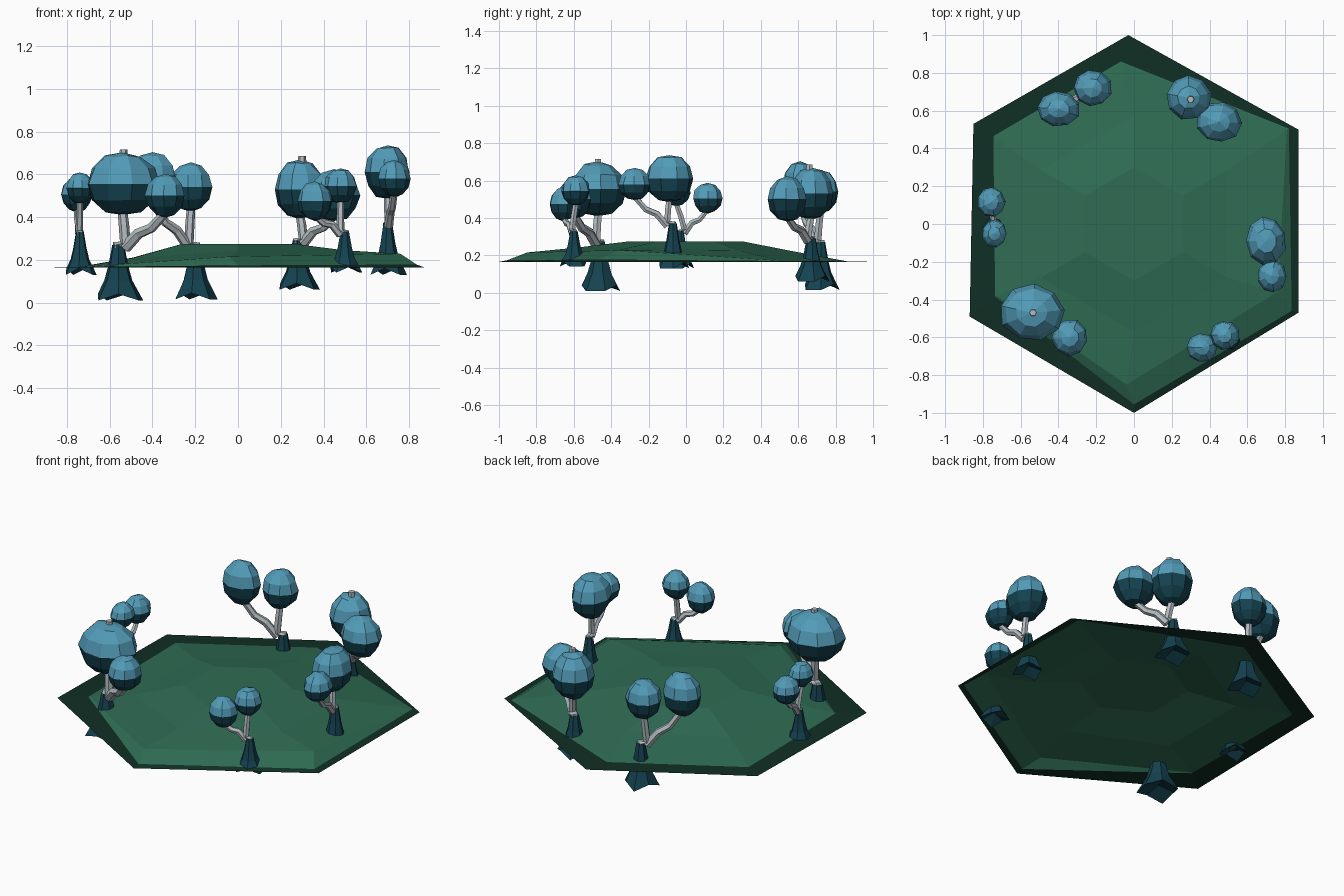
import bpy, bmesh, math, random
from mathutils import Vector

if "Cube" in bpy.data.objects:
    bpy.data.objects.remove(bpy.data.objects["Cube"])

random.seed(4)

def material(name, rgb):
    m = bpy.data.materials.new(name)
    m.diffuse_color = (*rgb, 1)
    m.use_nodes = True
    m.node_tree.nodes["Principled BSDF"].inputs["Base Color"].default_value = m.diffuse_color
    return m

GRASS = material("grass green", (0.028, 0.15, 0.088))
RIM = material("dark green", (0.005, 0.028, 0.018))
LEAF = material("leaf blue", (0.085, 0.33, 0.48))
TEAL = material("dark teal", (0.007, 0.055, 0.08))
BARK = material("pale bark", (0.45, 0.50, 0.53))

def finish(bm, name, *mats):
    me = bpy.data.meshes.new(name)
    bm.to_mesh(me)
    bm.free()
    for m in mats:
        me.materials.append(m)
    ob = bpy.data.objects.new(name, me)
    bpy.context.collection.objects.link(ob)
    return ob

def bridge(bm, a, b, mat=0):
    n = len(a)
    for i in range(n):
        j = (i + 1) % n
        bm.faces.new((a[i], a[j], b[j], b[i])).material_index = mat

# Hexagonal ground: flat hilltop, slopes, uneven meadow edge, dark rim
def hexring(r, z):
    return [(r * math.sin(k * math.pi / 3), r * math.cos(k * math.pi / 3), z) for k in range(6)]

mid_z = (0.222, 0.225, 0.245, 0.243, 0.208, 0.21)
mid = [(x, y, z) for (x, y, _), z in zip(hexring(0.57, 0), mid_z)]
meadow = [(-.07, .85, .17), (.81, .50, .172), (.76, -.36, .228),
          (-.04, -.85, .215), (-.73, -.38, .168), (-.74, .46, .168)]
edge = [(-.07, .86, .168), (.82, .505, .17), (.835, -.46, .178),
        (0, -.955, .174), (-.735, -.385, .167), (-.745, .465, .167)]
outer = [(-.03, 1, .165), (.87, .5, .165), (.87, -.47, .165),
         (0, -1, .165), (-.87, -.49, .165), (-.85, .53, .165)]
bm = bmesh.new()
rings = [[bm.verts.new(p) for p in ring] for ring in (hexring(0.3, .275), mid, meadow, edge, outer)]
bm.faces.new(rings[0][::-1])
for i in range(4):
    bridge(bm, rings[i], rings[i + 1], 1 if i == 3 else 0)
bmesh.ops.recalc_face_normals(bm, faces=bm.faces)
if sum(f.normal.z for f in bm.faces) < 0:
    bmesh.ops.reverse_faces(bm, faces=bm.faces)
finish(bm, "ground", GRASS, RIM)

# Flared root foot with alternating claw tips
def foot(name, x, y, z0, z1, r):
    bm = bmesh.new()
    h, rings = z1 - z0, []
    turn = random.random()
    for t, f in ((0, 1), (0.36, 0.56), (0.62, 0.40), (1, 0.24)):
        ring = []
        for k in range(7):
            a = turn + k * math.tau / 7
            claw = (k % 2) if t == 0 else 0
            rr = r * f * (1 - 0.18 * claw)
            ring.append(bm.verts.new((x + rr * math.cos(a), y + rr * math.sin(a),
                                      z0 + t * h + 0.03 * claw)))
        rings.append(ring)
    for a, b in zip(rings, rings[1:]):
        bridge(bm, a, b)
    bm.faces.new(rings[-1])
    tip = bm.verts.new((x, y, z0 + 0.05))
    for k in range(7):
        bm.faces.new((rings[0][(k + 1) % 7], rings[0][k], tip))
    finish(bm, name, TEAL)

# Six-sided tapered tube along a path
def limb(name, pts, r0, r1):
    pts = [Vector(p) for p in pts]
    bm, rings = bmesh.new(), []
    for i, p in enumerate(pts):
        d = pts[min(i + 1, len(pts) - 1)] - pts[max(i - 1, 0)]
        q = Vector((0, 0, 1)).rotation_difference(d)
        r = r0 + (r1 - r0) * i / (len(pts) - 1)
        rings.append([bm.verts.new(p + q @ Vector((r * math.cos(k * math.pi / 3),
                                                   r * math.sin(k * math.pi / 3), 0)))
                      for k in range(6)])
    for a, b in zip(rings, rings[1:]):
        bridge(bm, a, b)
    bm.faces.new(rings[0][::-1])
    bm.faces.new(rings[-1])
    finish(bm, name, BARK)

# Faceted crown, dark on its lower half
def crown(name, c, s):
    bm = bmesh.new()
    bmesh.ops.create_uvsphere(bm, u_segments=9, v_segments=6, radius=1.03)
    turn = random.random() * 6
    for f in bm.faces:
        f.material_index = 1 if f.calc_center_median().z < 0 else 0
    for v in bm.verts:
        x, y, z = v.co * random.uniform(0.96, 1.04)
        x, y = x * math.cos(turn) - y * math.sin(turn), x * math.sin(turn) + y * math.cos(turn)
        v.co = (c[0] + x * s[0], c[1] + y * s[1], c[2] + z * s[2])
    finish(bm, name, LEAF, TEAL)

# name, foot (x, y, bottom, top, radius), then two crowns (centre, half sizes)
trees = [
    ("front_left", (-.56, -.46, .01, .27, .12),
     ((-.54, -.47, .555), (.165, .145, .145)), ((-.34, -.60, .50), (.092, .095, .10))),
    ("left", (-.74, -.03, .13, .33, .08),
     ((-.74, -.05, .535), (.062, .072, .072)), ((-.755, .115, .505), (.072, .078, .078))),
    ("back_left", (-.20, .72, .015, .27, .105),
     ((-.22, .72, .54), (.10, .095, .112)), ((-.40, .61, .575), (.112, .092, .125))),
    ("back_right", (.28, .67, .06, .29, .105),
     ((.29, .67, .53), (.115, .115, .135)), ((.45, .54, .50), (.115, .105, .118))),
    ("right", (.70, -.07, .13, .37, .09),
     ((.70, -.09, .61), (.103, .125, .125)), ((.73, -.275, .58), (.074, .084, .084))),
    ("front_right", (.50, -.60, .14, .33, .085),
     ((.48, -.59, .545), (.075, .075, .08)), ((.36, -.655, .475), (.08, .075, .088))),
]
for name, (x, y, z0, z1, r), (c1, s1), (c2, s2) in trees:
    foot(name + "_roots", x, y, z0, z1, r)
    base = Vector((x, y, z1 - 0.05))
    fork = Vector((x, y, z1)).lerp(Vector((c2[0], c2[1], z1 + 0.05)), 0.15)
    w = 0.25 * r
    low1 = Vector(c1) - Vector((0, 0, s1[2] * 0.9))
    low2 = Vector(c2) - Vector((0, 0, s2[2] * 0.8))
    limb(name + "_trunk", (base, (x, y, z1), fork, fork.lerp(low1, .5) + Vector((0, 0, .01)),
                           low1, c1), w, w * 0.7)
    side = fork.lerp(low2, 0.65)
    side.z = (fork.z + low2.z) / 2
    limb(name + "_branch", (fork - Vector((0, 0, .02)), fork.lerp(side, .5) + Vector((0, 0, .01)),
                            side, low2, c2), w * 0.95, w * 0.65)
    crown(name + "_main_crown", c1, s1)
    crown(name + "_side_crown", c2, s2)

# Twig tips poking out of the two tallest crowns
for name, p, z in (("front_left_twig", (-.535, -.47), .715), ("back_right_twig", (.30, .66), .685)):
    limb(name, ((*p, z - .15), (*p, z - .05), (*p, z)), .025, .018)
